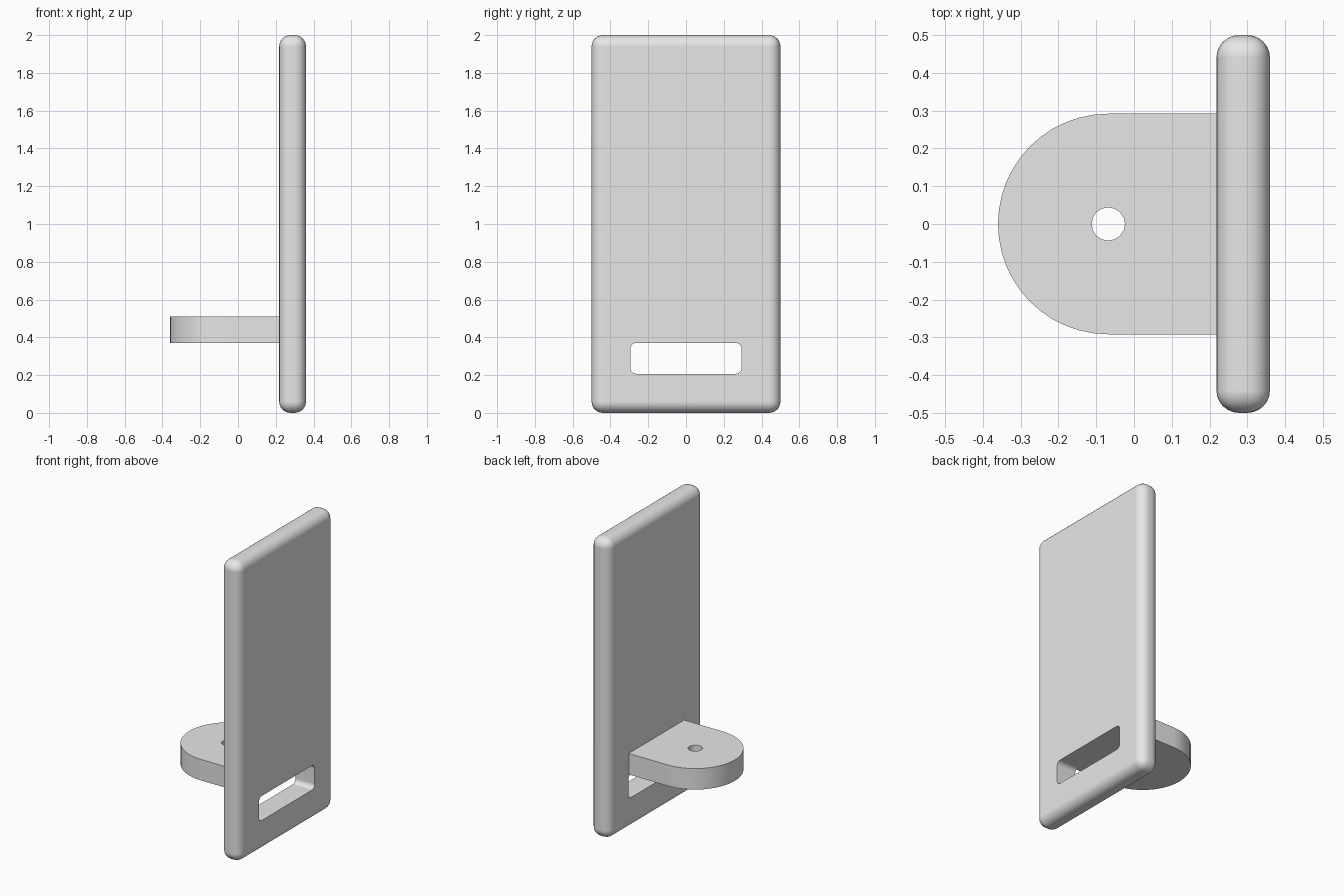
import bpy
import bmesh
from math import pi, sin, cos, radians
from mathutils import Vector

default = bpy.data.objects.get("Cube")
if default:
    bpy.data.objects.remove(default, do_unlink=True)

# Single plain grey finish
grey = bpy.data.materials.new("light_grey")
grey.use_nodes = True
grey.diffuse_color = (0.8, 0.8, 0.8, 1)
grey.node_tree.nodes["Principled BSDF"].inputs["Base Color"].default_value = (0.8, 0.8, 0.8, 1)


def arc(cu, cv, radius, start, end, steps):
    """Points along a circular arc."""
    angles = [start + (end - start) * i / steps for i in range(steps + 1)]
    return [(cu + radius * cos(a), cv + radius * sin(a)) for a in angles]


def prism(name, points, place, depth):
    """Extrude a 2D profile; place maps each profile point into space."""
    bm = bmesh.new()
    face = bm.faces.new([bm.verts.new(place(u, v)) for u, v in points])
    new = bmesh.ops.extrude_face_region(bm, geom=[face])["geom"]
    moved = [g for g in new if isinstance(g, bmesh.types.BMVert)]
    bmesh.ops.translate(bm, verts=moved, vec=Vector(depth))
    bmesh.ops.recalc_face_normals(bm, faces=bm.faces)
    mesh = bpy.data.meshes.new(name)
    bm.to_mesh(mesh)
    bm.free()
    mesh.materials.append(grey)
    obj = bpy.data.objects.new(name, mesh)
    bpy.context.collection.objects.link(obj)
    return obj


def select(obj):
    bpy.ops.object.select_all(action="DESELECT")
    obj.select_set(True)
    bpy.context.view_layer.objects.active = obj


def cut(obj, cutter):
    """Subtract the cutter from the object and discard it."""
    mod = obj.modifiers.new("cut", "BOOLEAN")
    mod.operation = "DIFFERENCE"
    mod.solver = "EXACT"
    mod.object = cutter
    cutter.hide_render = True
    select(obj)
    bpy.ops.object.modifier_apply(modifier=mod.name)
    bpy.data.objects.remove(cutter, do_unlink=True)


def smooth(obj):
    select(obj)
    bpy.ops.object.shade_smooth_by_angle(angle=radians(35))
    mod = obj.modifiers.new("flat_faces", "WEIGHTED_NORMAL")
    mod.keep_sharp = True


# Upright plate with rounded edges all round
left, right = 0.218, 0.36
plate = prism("upright_plate", [(-0.5, 0), (0.5, 0), (0.5, 2), (-0.5, 2)],
              lambda u, v: (left, u, v), (right - left, 0, 0))
bevel = plate.modifiers.new("round_edges", "BEVEL")
bevel.width = 0.06
bevel.segments = 6
select(plate)
bpy.ops.object.modifier_apply(modifier=bevel.name)

# Slot through the plate, just below the shelf
r = 0.03
y, low, high = 0.294 - r, 0.207 + r, 0.37 - r
corners = [(y, high), (-y, high), (-y, low), (y, low)]
slot = []
for i, (cy, cz) in enumerate(corners):
    slot += arc(cy, cz, r, i * pi / 2, (i + 1) * pi / 2, 5)
cut(plate, prism("slot_cutter", slot, lambda u, v: (0, u, v), (1, 0, 0)))
smooth(plate)

# Round-ended shelf standing out from the plate
centre, radius = -0.068, 0.292
outline = arc(centre, 0, radius, pi / 2, 3 * pi / 2, 24)
outline += [(left, -radius), (left, radius)]
shelf = prism("round_shelf", outline, lambda u, v: (u, v, 0.37), (0, 0, 0.14))

# Small hole through the shelf
hole = arc(centre, 0, 0.044, 0, 2 * pi, 16)[:-1]
cut(shelf, prism("hole_cutter", hole, lambda u, v: (u, v, 0.2), (0, 0, 0.5)))
smooth(shelf)
